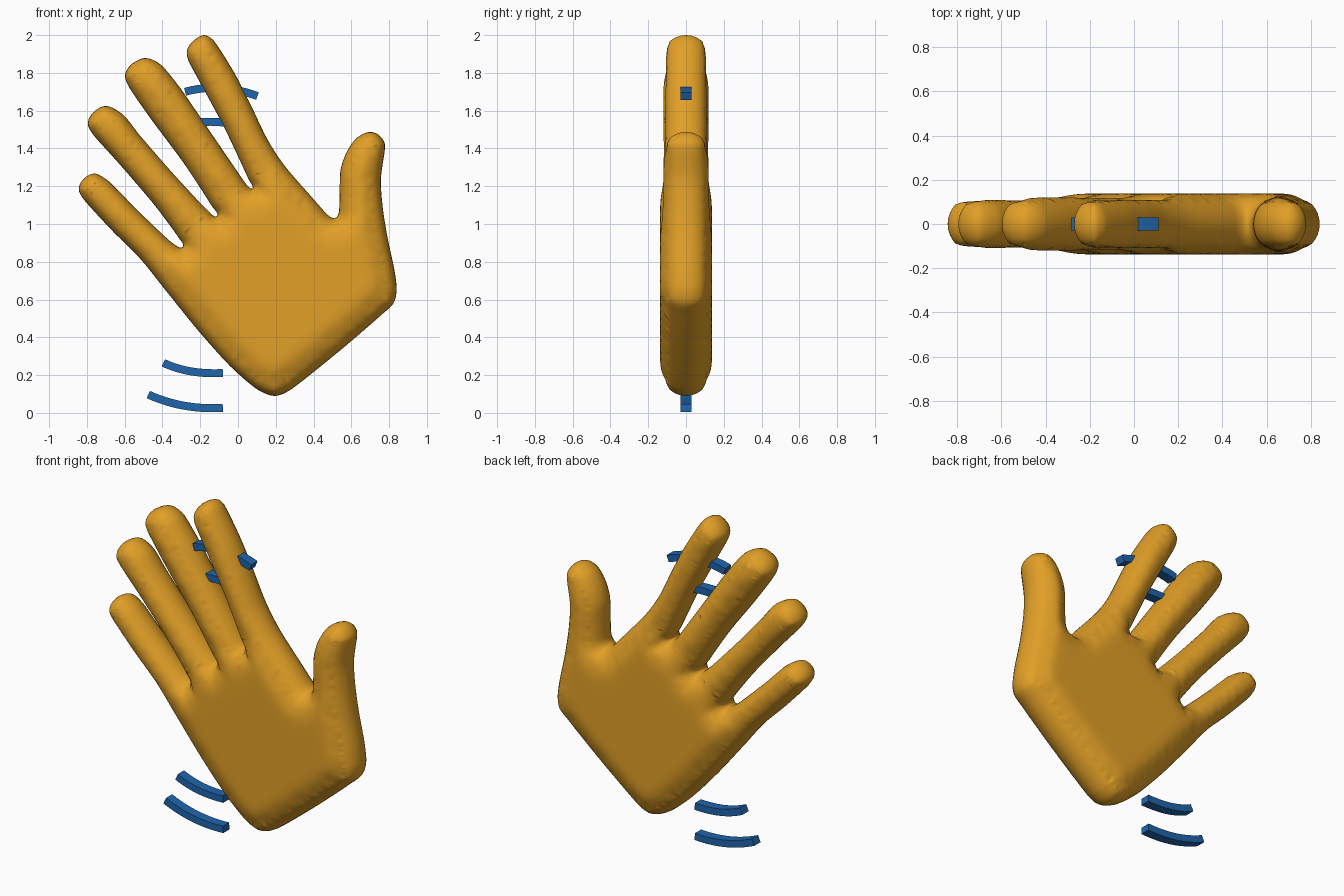
import bpy, bmesh, math
from mathutils import Vector
from mathutils.kdtree import KDTree
from mathutils.geometry import delaunay_2d_cdt, interpolate_bezier

if "Cube" in bpy.data.objects:
    bpy.data.objects.remove(bpy.data.objects["Cube"])


def material(name, color):
    m = bpy.data.materials.new(name)
    m.diffuse_color = (*color, 1)
    m.use_nodes = True
    m.node_tree.nodes["Principled BSDF"].inputs["Base Color"].default_value = m.diffuse_color
    return m


def finish(bm, name, mat, angle):
    bmesh.ops.recalc_face_normals(bm, faces=bm.faces)
    me = bpy.data.meshes.new(name)
    bm.to_mesh(me)
    bm.free()
    me.materials.append(mat)
    ob = bpy.data.objects.new(name, me)
    bpy.context.collection.objects.link(ob)
    bpy.ops.object.select_all(action='DESELECT')
    ob.select_set(True)
    bpy.context.view_layer.objects.active = ob
    bpy.ops.object.shade_smooth_by_angle(angle=math.radians(angle))
    return ob


skin = material("golden_skin", (0.76, 0.35, 0.02))
blue = material("motion_blue", (0.014, 0.13, 0.41))

# Hand silhouette (x, z): wrist, thumb, index, middle, ring, little finger
OUTLINE = [
    (.195, .09), (.275, .12), (.54, .33), (.755, .515), (.823, .58), (.84, .65), (.828, .757),
    (.79, .937), (.765, 1.10), (.757, 1.243), (.776, 1.38), (.776, 1.43), (.739, 1.476),
    (.691, 1.487), (.628, 1.455), (.575, 1.38), (.543, 1.286), (.538, 1.153), (.533, 1.058),
    (.512, 1.03), (.475, 1.048), (.39, 1.143), (.248, 1.307), (.158, 1.444), (.063, 1.64),
    (-.016, 1.794), (-.10, 1.931), (-.137, 1.979), (-.18, 2.0), (-.237, 1.97), (-.27, 1.92),
    (-.264, 1.868), (-.185, 1.72), (-.069, 1.503), (.053, 1.243), (.077, 1.188), (.047, 1.206),
    (-.121, 1.45), (-.306, 1.72), (-.40, 1.836), (-.449, 1.868), (-.501, 1.878), (-.57, 1.841),
    (-.598, 1.788), (-.58, 1.73), (-.464, 1.56), (-.28, 1.312), (-.142, 1.10), (-.111, 1.042),
    (-.158, 1.069), (-.332, 1.254), (-.517, 1.466), (-.612, 1.582), (-.702, 1.625), (-.77, 1.587),
    (-.795, 1.529), (-.765, 1.471), (-.623, 1.312), (-.438, 1.095), (-.317, .931), (-.293, .878),
    (-.348, .90), (-.517, 1.058), (-.686, 1.228), (-.76, 1.267), (-.818, 1.238), (-.843, 1.185),
    (-.818, 1.132), (-.675, .974), (-.517, .815), (-.385, .651), (-.20, .423), (-.032, .238),
    (.106, .122)]


def smooth_loop(points, step):
    """Closed smooth curve through the points, sampled about every step."""
    pts = [Vector(p) for p in points]
    n = len(pts)
    tang = []
    for i, p in enumerate(pts):
        a, b = p - pts[i - 1], pts[(i + 1) % n] - p
        t = (a.normalized() + b.normalized()).normalized()
        tang.append(t * min(a.length, b.length) / 3)
    out = []
    for i, p in enumerate(pts):
        j = (i + 1) % n
        q = pts[j]
        k = max(3, math.ceil((q - p).length / step))
        out += interpolate_bezier(p, p + tang[i], q - tang[j], q, k + 1)[:-1]
    return [Vector((v[0], v[1])) for v in out]


def inflated(name, outline, mat, half, radius):
    """Rounded pillow: depth follows an elliptical profile of rim distance."""
    rim = smooth_loop(outline, .015)
    n = len(rim)
    inward = []
    kd = KDTree(n)
    for i, p in enumerate(rim):
        t = (rim[(i + 1) % n] - rim[i - 1]).normalized()
        inward.append(Vector((-t.y, t.x)))
        kd.insert((p.x, p.y, 0), i)
    kd.balance()
    pts = list(rim)
    # Rings close to the rim, then a regular grid inside
    for d in (.003, .01, .02, .035, .055):
        for p, m in zip(rim, inward):
            q = p + m * d
            if kd.find((q.x, q.y, 0))[2] > d * .97:
                pts.append(q)
    s = .025
    for ix in range(-36, 37):
        for iz in range(0, 82):
            q = Vector((ix * s + (iz % 2) * s / 2, iz * s))
            co, k, d = kd.find((q.x, q.y, 0))
            if d > .07 and (q - rim[k]).dot(inward[k]) > 0:
                pts.append(q)
    flat, _, tris = delaunay_2d_cdt(pts, [], [list(range(n))], 1, 1e-5)[:3]

    bm = bmesh.new()
    front, back, deep = [], [], []
    for p in flat:
        d = kd.find((p.x, p.y, 0))[2]
        if d < 1e-4:
            v = bm.verts.new((p.x, 0, p.y))
            front.append(v)
            back.append(v)
            continue
        y = half * math.sqrt(1 - max(0, 1 - d / radius) ** 2)
        front.append(bm.verts.new((p.x, -y, p.y)))
        back.append(bm.verts.new((p.x, y, p.y)))
        if d > .04:
            deep += [front[-1], back[-1]]
    for f in tris:
        for side in (front, back[:]):
            vs = [side[i] for i in f]
            if len(set(vs)) == len(vs) and not bm.faces.get(vs):
                bm.faces.new(vs if side is front else vs[::-1])
    bmesh.ops.delete(bm, geom=[v for v in bm.verts if not v.link_faces], context='VERTS')
    deep = [v for v in deep if v.is_valid]
    # Soften the ridge along the fingers
    for _ in range(6):
        bmesh.ops.smooth_vert(bm, verts=deep, factor=.5, use_axis_x=False,
                              use_axis_y=True, use_axis_z=False)
    return finish(bm, name, mat, 180)


def arc_bar(name, a, mid, b, mat, half_w=.021, half_d=.03, steps=12):
    """Rectangular bar swept along an arc through three points (x, z)."""
    a, mid, b = Vector(a), Vector(mid), Vector(b)
    c = mid * 2 - (a + b) / 2
    bm = bmesh.new()
    rings = []
    for i in range(steps + 1):
        t = i / steps
        p = a * (1 - t) ** 2 + c * 2 * t * (1 - t) + b * t * t
        d = ((c - a) * (1 - t) + (b - c) * t).normalized()
        m = Vector((-d.y, d.x)) * half_w
        rings.append([bm.verts.new((p.x + m.x * u, half_d * w, p.y + m.y * u))
                      for u, w in ((-1, -1), (1, -1), (1, 1), (-1, 1))])
    for r, q in zip(rings, rings[1:]):
        for k in range(4):
            bm.faces.new((r[k], r[k - 1], q[k - 1], q[k]))
    bm.faces.new(rings[0])
    bm.faces.new(rings[-1][::-1])
    return finish(bm, name, mat, 30)


# Hand
inflated("hand", OUTLINE, skin, .138, .15)

# Motion arcs beside the wrist and behind the fingertip
arc_bar("lower_outer_arc", (-.475, .097), (-.285, .038), (-.08, .026), blue)
arc_bar("lower_inner_arc", (-.395, .265), (-.25, .22), (-.08, .211), blue)
arc_bar("upper_outer_arc", (-.28, 1.70), (-.09, 1.72), (.103, 1.677), blue)
arc_bar("upper_inner_arc", (-.24, 1.535), (-.13, 1.541), (-.04, 1.53), blue)
